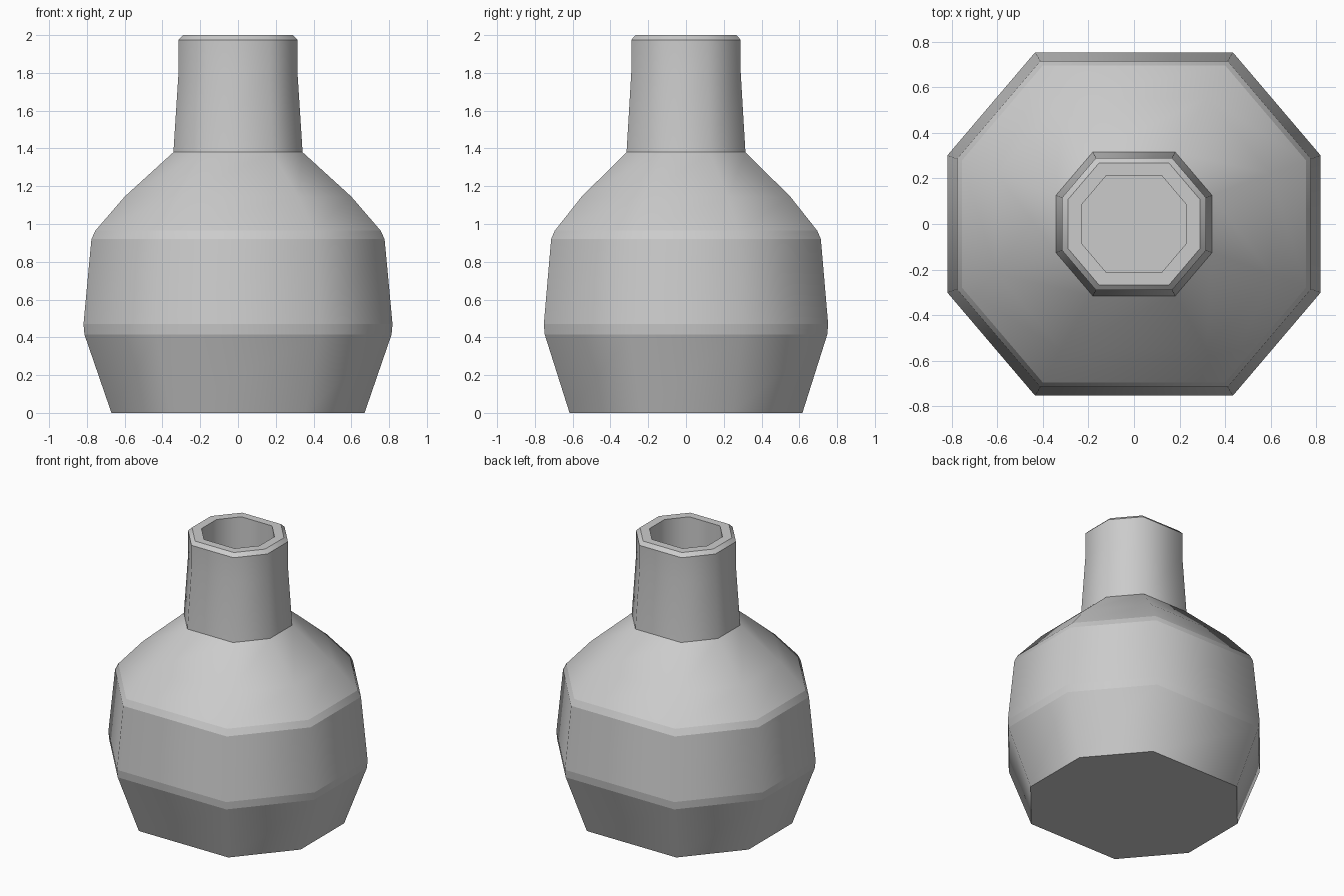
import bpy, bmesh

if "Cube" in bpy.data.objects:
    bpy.data.objects.remove(bpy.data.objects["Cube"])

# Profile: (half width in x, height, ring edge is sharp), outside then inside
PROFILE = [
    (0.67, 0.0, True), (0.813, 0.415, True), (0.818, 0.47, True),
    (0.776, 0.92, True), (0.755, 0.965, True), (0.60, 1.145, False),
    (0.342, 1.38, True), (0.315, 1.80, False), (0.315, 1.975, True),
    (0.29, 2.0, True), (0.23, 2.0, True), (0.23, 1.40, True),
]
DEPTH = 0.92            # y size relative to x size
CX, CY = 0.53, 0.40     # corner positions of the stretched octagon
OCTAGON = [(1, -CY), (1, CY), (CX, 1), (-CX, 1),
           (-1, CY), (-1, -CY), (-CX, -1), (CX, -1)]


def ring(bm, r, z):
    return [bm.verts.new((x * r, y * r * DEPTH, z)) for x, y in OCTAGON]


# Eight-sided bottle with a hollow neck
bm = bmesh.new()
rings = [ring(bm, r, z) for r, z, _ in PROFILE]
n = len(OCTAGON)
for a, b in zip(rings, rings[1:]):
    for i in range(n):
        j = (i + 1) % n
        bm.faces.new((a[i], a[j], b[j], b[i]))
bm.faces.new(rings[0][::-1])
bm.faces.new(rings[-1])

# Smooth around the sides, crisp along the horizontal bands
for f in bm.faces:
    f.smooth = True
for loop, (_, _, sharp) in zip(rings, PROFILE):
    for i in range(n):
        bm.edges.get((loop[i], loop[(i + 1) % n])).smooth = not sharp
bmesh.ops.recalc_face_normals(bm, faces=bm.faces)

mesh = bpy.data.meshes.new("bottle")
bm.to_mesh(mesh)
bm.free()
bpy.context.collection.objects.link(bpy.data.objects.new("bottle", mesh))
